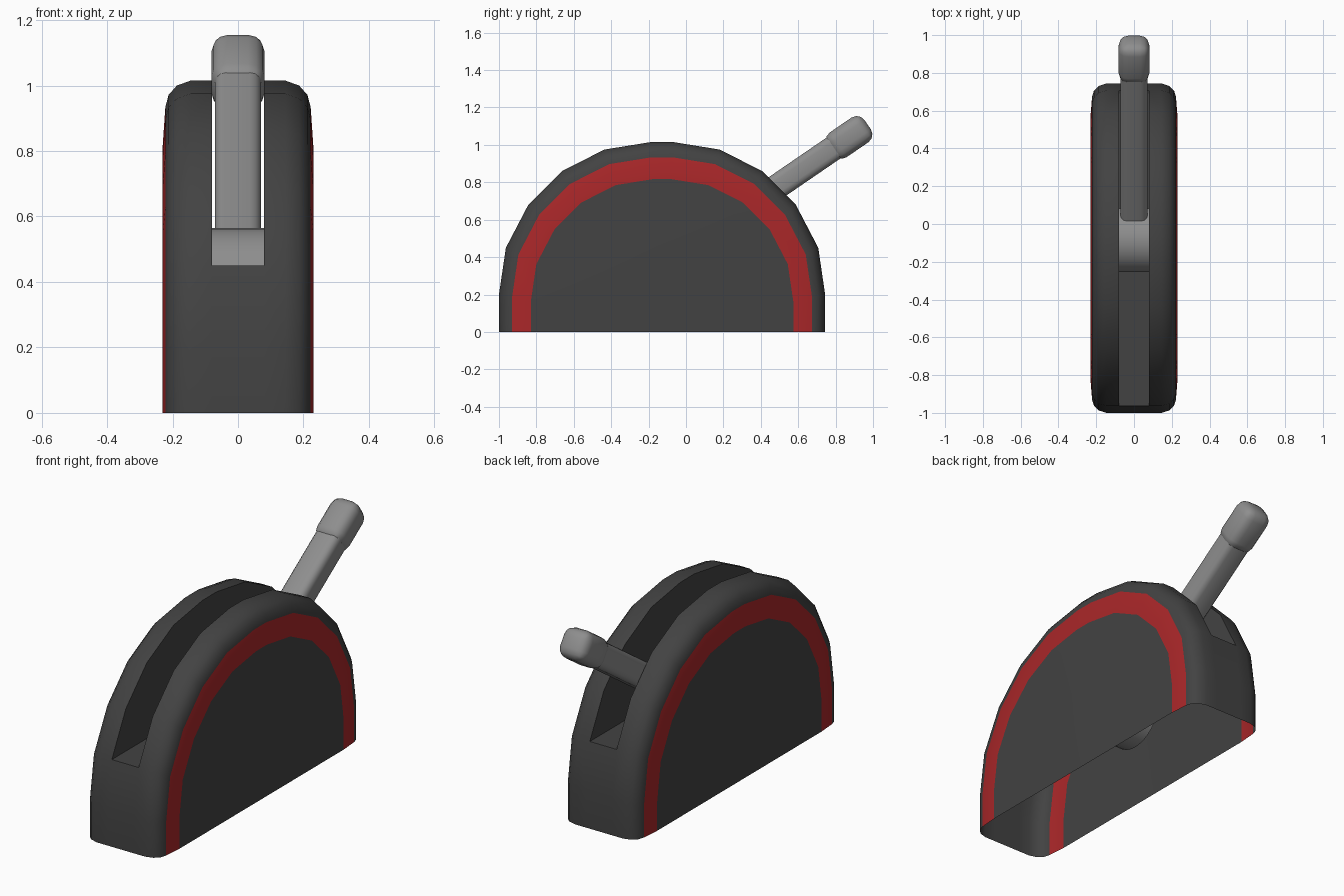
import bpy, bmesh, math
from mathutils import Matrix

if "Cube" in bpy.data.objects:
    bpy.data.objects.remove(bpy.data.objects["Cube"])

CY = -0.128              # centre of the half-round housing
PIVOT = (0, -0.085, 0.385)
ANGLE = math.radians(34.4)


def material(name, rgb):
    m = bpy.data.materials.new(name)
    m.diffuse_color = (*rgb, 1)
    m.use_nodes = True
    m.node_tree.nodes["Principled BSDF"].inputs["Base Color"].default_value = m.diffuse_color
    return m


dark = material("dark_grey", (0.055, 0.055, 0.055))
red = material("red", (0.40, 0.02, 0.022))
grey = material("mid_grey", (0.27, 0.27, 0.27))


def finish(name, bm, mats, angle=35):
    bmesh.ops.recalc_face_normals(bm, faces=bm.faces)
    me = bpy.data.meshes.new(name)
    bm.to_mesh(me)
    bm.free()
    ob = bpy.data.objects.new(name, me)
    bpy.context.collection.objects.link(ob)
    for m in mats:
        me.materials.append(m)
    bpy.ops.object.select_all(action='DESELECT')
    ob.select_set(True)
    bpy.context.view_layer.objects.active = ob
    bpy.ops.object.shade_smooth_by_angle(angle=math.radians(angle))
    return ob


# Housing: half-round outline lofted through scaled sections, open underneath
half = [(0.872, 0), (0.872, 0.2), (0.835, 0.45), (0.715, 0.68),
        (0.535, 0.86), (0.308, 0.975), (0.06, 1.015)]
outline = half + [(-y, z) for y, z in reversed(half)]
sections = [(0.08, 1), (0.145, 1), (0.187, 0.985), (0.212, 0.957),
            (0.222, 0.92), (0.23, 0.805)]
bm = bmesh.new()
inner = []
for side in (1, -1):
    rings = [[bm.verts.new((side * x, CY + y * s, z * s)) for y, z in outline]
             for x, s in sections]
    for k, (a, b) in enumerate(zip(rings, rings[1:])):
        for i in range(len(outline) - 1):
            f = bm.faces.new((a[i], a[i + 1], b[i + 1], b[i]))
            f.material_index = 1 if k == len(rings) - 2 else 0
    bm.faces.new(rings[-1])
    # slot wall
    bm.faces.new(rings[0][2:-2])
    inner.append(rings[0])
# Strips below the slot and the slot floor
p, q = inner
for i, j in ((0, 1), (1, 2), (2, -3), (-3, -2), (-2, -1)):
    bm.faces.new((p[i], p[j], q[j], q[i]))
finish("housing", bm, [dark, red])

# Pivot hub inside the slot
bm = bmesh.new()
bmesh.ops.create_cone(bm, cap_ends=True, segments=32, radius1=0.18,
                      radius2=0.18, depth=0.16,
                      matrix=Matrix.Translation(PIVOT) @ Matrix.Rotation(math.pi / 2, 4, 'Y'))
finish("pivot_hub", bm, [grey])


# Lever parts: rounded bars running outward from the pivot
def bar(name, start, end, width, thick, bevel, all_edges):
    bm = bmesh.new()
    bmesh.ops.create_cube(bm, size=1, matrix=Matrix.Translation((0, (start + end) / 2, 0))
                          @ Matrix.Diagonal((width, end - start, thick, 1)))
    edges = [e for e in bm.edges if all_edges or
             abs(e.verts[0].co.y - e.verts[1].co.y) > 0.01]
    bmesh.ops.bevel(bm, geom=edges, offset=bevel, segments=3, profile=0.5,
                    affect='EDGES')
    bm.transform(Matrix.Translation(PIVOT) @ Matrix.Rotation(ANGLE, 4, 'X'))
    finish(name, bm, [grey])


bar("lever_shaft", 0.1, 1.12, 0.142, 0.134, 0.035, False)
bar("lever_grip", 1.04, 1.28, 0.162, 0.16, 0.05, True)
